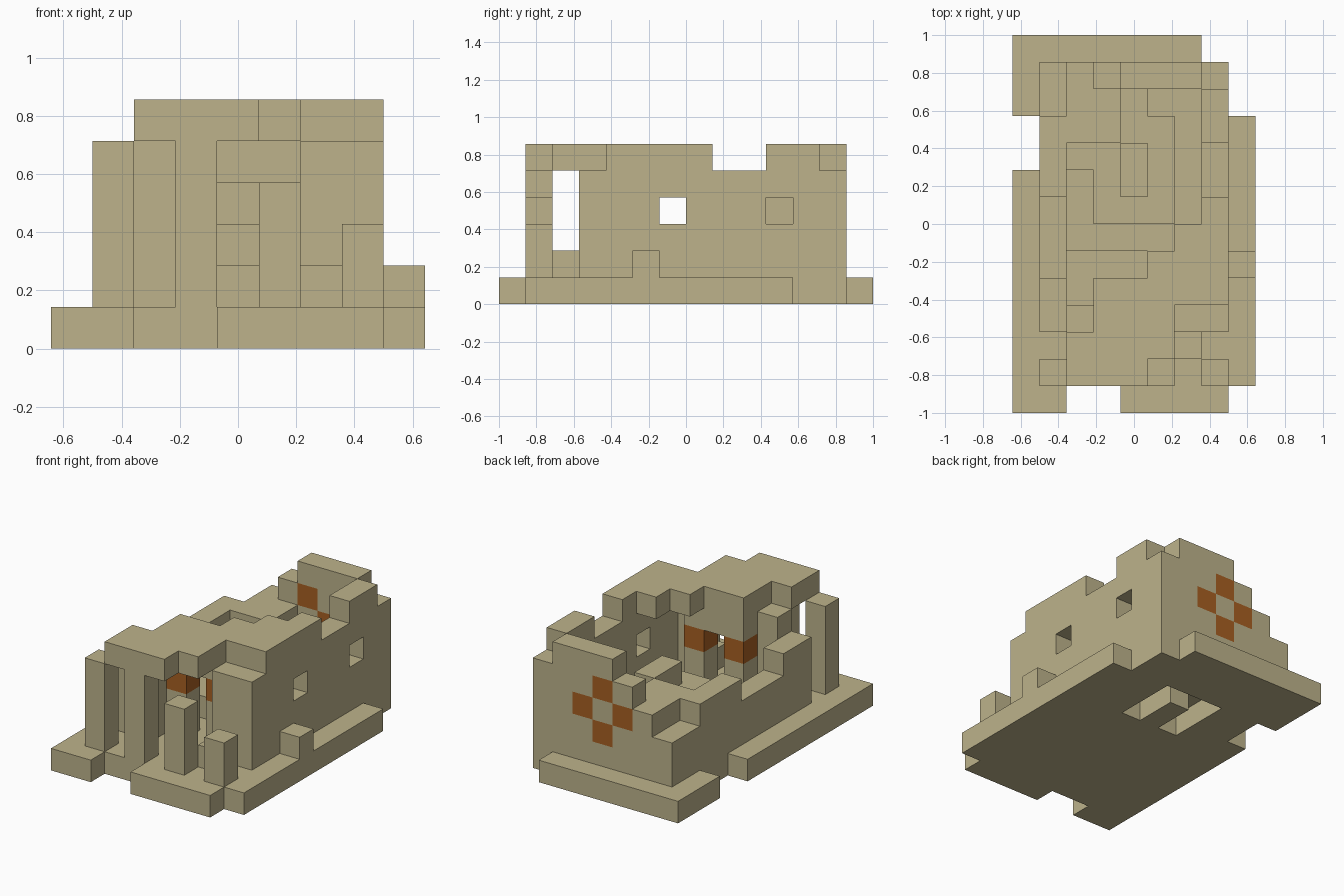
import bpy
import bmesh
from mathutils import Vector

cube = bpy.data.objects.get("Cube")
if cube:
    bpy.data.objects.remove(cube, do_unlink=True)

UNIT = 1 / 7                       # edge of one building block
ORIGIN = Vector((-4.5, -7, 0))     # grid corner, in blocks


def make_material(name, rgb):
    mat = bpy.data.materials.new(name)
    mat.use_nodes = True
    color = (*rgb, 1)
    mat.diffuse_color = color
    mat.node_tree.nodes["Principled BSDF"].inputs["Base Color"].default_value = color
    return mat


MATERIALS = [make_material("sandstone", (0.51, 0.45, 0.26)),
             make_material("orange_clay", (0.39, 0.115, 0.016))]

cells = {}                         # block -> (part name, material index)


def fill(part, xs, ys, zs, mat=0):
    """Fill blocks; each range is (first, last) inclusive."""
    for i in range(xs[0], xs[1] + 1):
        for j in range(ys[0], ys[1] + 1):
            for k in range(zs[0], zs[1] + 1):
                cells[i, j, k] = (part, mat)


def column(part, i, j, height, mat=0):
    fill(part, (i, i), (j, j), (1, height - 1), mat)


def carve(xs, ys, zs):
    for i in range(xs[0], xs[1] + 1):
        for j in range(ys[0], ys[1] + 1):
            for k in range(zs[0], zs[1] + 1):
                cells.pop((i, j, k), None)


# Foundation slab with broken edges
fill("foundation", (0, 8), (0, 13), (0, 0))
carve((2, 3), (0, 0), (0, 0))
carve((8, 8), (0, 0), (0, 0))
carve((8, 8), (11, 13), (0, 0))
carve((7, 7), (13, 13), (0, 0))
carve((0, 0), (9, 10), (0, 0))

# Stepped rubble mound inside, with a raised stone in the middle
fill("mound", (2, 5), (6, 8), (1, 1))
fill("mound", (5, 6), (7, 11), (1, 1))
fill("mound", (3, 5), (7, 10), (1, 2))
fill("mound", (4, 4), (11, 11), (1, 2))
fill("mound", (2, 2), (9, 9), (1, 2))
fill("mound", (2, 3), (10, 11), (1, 3))
fill("raised_stone", (4, 4), (8, 9), (1, 3))

# U-shaped recess in the underside
carve((3, 5), (8, 10), (0, 0))
fill("foundation", (4, 4), (8, 9), (0, 0))

# Side wall on +x with two windows and a broken top
fill("left_wall", (7, 7), (3, 12), (1, 4))
fill("left_wall", (6, 6), (3, 3), (1, 4))
fill("left_wall", (7, 7), (4, 7), (5, 5))
fill("left_wall", (7, 7), (10, 11), (5, 5))
for j in (6, 10):
    carve((7, 7), (j, j), (3, 3))

# Crumbling wall on -x: (first, last, height)
for first, last, height in ((3, 4, 4), (5, 7, 3), (8, 10, 4), (11, 12, 3)):
    fill("right_wall", (1, 1), (first, last), (1, height - 1))

# Back wall, stepping down towards -x
for i, height in ((2, 4), (3, 5), (4, 6), (5, 6), (6, 6)):
    column("back_wall", i, 12, height)
for i, k in ((4, 4), (3, 3), (5, 3), (4, 2)):
    fill("back_wall", (i, i), (12, 12), (k, k), 1)

# Front columns, whole and broken
for i, j, height in ((1, 1, 5), (3, 1, 5), (5, 1, 4), (7, 1, 3), (2, 3, 5), (6, 2, 2)):
    column("front_columns", i, j, height)

# Inner gateway with a coloured block in each pillar
for i in (3, 5):
    column("gateway", i, 4, 5)
    fill("gateway", (i, i), (4, 4), (3, 3), 1)
fill("gateway", (4, 4), (4, 4), (4, 4))

# Ragged roof, row by row from the front: (row, first, last)
for j, first, last in ((1, 2, 4), (2, 2, 5), (3, 3, 5), (4, 3, 6), (5, 5, 6), (6, 6, 6)):
    fill("roof", (first, last), (j, j), (5, 5))

# Loose block on the outer ledge
column("loose_block", 8, 5, 2)


def build(part):
    """Make one mesh from the exposed sides of a part's blocks."""
    bm = bmesh.new()
    for cell, (name, mat) in cells.items():
        if name != part:
            continue
        center = Vector(cell) + Vector((0.5, 0.5, 0.5)) + ORIGIN
        for axis in range(3):
            for sign in (-1, 1):
                normal = Vector((0, 0, 0))
                normal[axis] = sign
                if tuple(int(c + n) for c, n in zip(cell, normal)) in cells:
                    continue
                u = Vector((0, 0, 0))
                u[(axis + 1) % 3] = 0.5
                v = normal.cross(u)
                corners = (-u - v, u - v, u + v, v - u)
                face = bm.faces.new([bm.verts.new((center + normal / 2 + c) * UNIT)
                                     for c in corners])
                face.material_index = mat
    bmesh.ops.remove_doubles(bm, verts=bm.verts, dist=0.001)
    bmesh.ops.dissolve_limit(bm, angle_limit=0.01, verts=bm.verts, edges=bm.edges,
                             delimit={'MATERIAL'})
    mesh = bpy.data.meshes.new(part)
    bm.to_mesh(mesh)
    bm.free()
    for mat in MATERIALS:
        mesh.materials.append(mat)
    bpy.context.collection.objects.link(bpy.data.objects.new(part, mesh))


for part in sorted({name for name, _ in cells.values()}):
    build(part)
